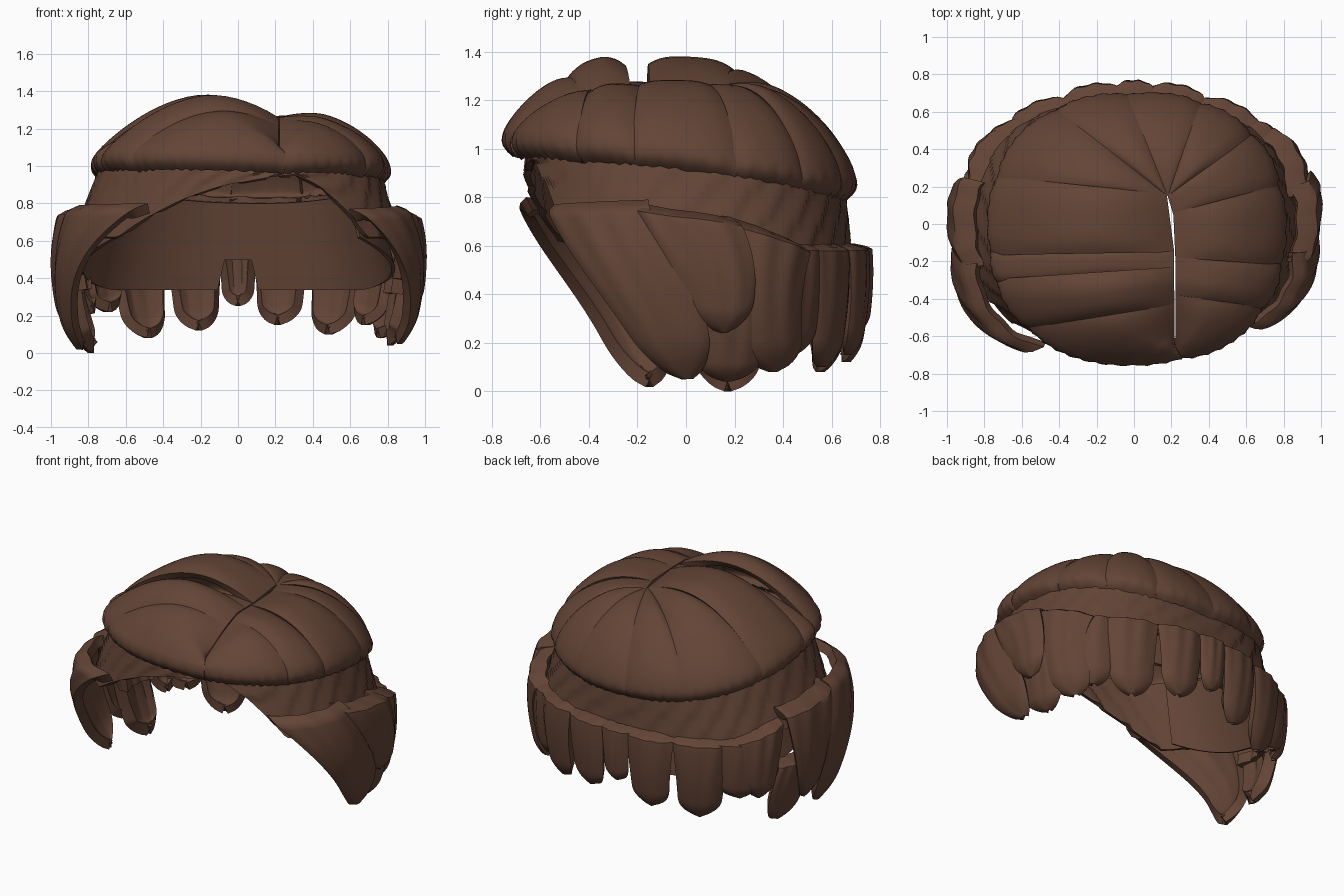
import bpy, bmesh, math
from math import sin, cos, pi, radians

if "Cube" in bpy.data.objects:
    bpy.data.objects.remove(bpy.data.objects["Cube"])

brown = bpy.data.materials.new("dark_brown_hair")
brown.diffuse_color = (0.125, 0.058, 0.037, 1)
brown.use_nodes = True
brown.node_tree.nodes["Principled BSDF"].inputs["Base Color"].default_value = brown.diffuse_color


def spow(v, p):
    return math.copysign(abs(v) ** p, v)


def lerp(a, b, t):
    return a + (b - a) * t


def sheet(name, fn, nt, ns, thick):
    """Thick curved sheet from fn(t, s), t outward or down, s anticlockwise."""
    bm = bmesh.new()
    rows = [[bm.verts.new(fn(i / nt, j / ns)) for j in range(ns + 1)] for i in range(nt + 1)]
    for i in range(nt):
        for j in range(ns):
            bm.faces.new((rows[i][j], rows[i + 1][j], rows[i + 1][j + 1], rows[i][j + 1]))
    bmesh.ops.remove_doubles(bm, verts=bm.verts, dist=0.0005)
    me = bpy.data.meshes.new(name)
    bm.to_mesh(me)
    bm.free()
    me.materials.append(brown)
    ob = bpy.data.objects.new(name, me)
    bpy.context.collection.objects.link(ob)
    sol = ob.modifiers.new("thickness", 'SOLIDIFY')
    sol.thickness = thick
    sol.offset = -1
    bpy.ops.object.select_all(action='DESELECT')
    ob.select_set(True)
    bpy.context.view_layer.objects.active = ob
    bpy.ops.object.modifier_apply(modifier=sol.name)
    bpy.ops.object.shade_smooth_by_angle(angle=radians(40))
    return ob


# ---- crown: locks sweeping from the parting to an overhanging rim ----
def rim(deg):
    a = radians(deg)
    x, y = 0.015 + 0.775 * spow(cos(a), 0.87), -0.025 + 0.71 * spow(sin(a), 0.87)
    return x, y, 1.01 - 0.02 * x - 0.13 * y - 0.08 * y * y


def crown_lock(name, a0, a1, p0, p1, lift0=0.0, lift1=0.0, bulge=0.03):
    def fn(t, s):
        ang = lerp(a0, a1, s)
        x1, y1, z1 = rim(ang)
        x0, y0 = lerp(p0[0], p1[0], s), lerp(p0[1], p1[1], s)
        z0 = 1.26 - 0.16 * max(0, (-y0 - 0.3) / 0.34) ** 1.3
        w = (1 - abs(2 * s - 1) ** 3)
        u = min(t / 0.8, 1)
        k = 1 - (1 - u) ** 1.3
        x, y = lerp(x0, x1, k), lerp(y0, y1, k)
        z = z1 + (z0 - z1) * max(0, 1 - k ** 2.3) ** 0.75
        z += bulge * w * min(1, 3 * u) * (1 - 0.6 * u)
        z += lerp(lift0, lift1, s) * sin(pi * k ** 0.9) * (0.85 + 0.15 * w)
        r = 1 + 0.025 * w * u
        if t > 0.8:                       # rounded lip with fine ribs
            v = (t - 0.8) / 0.2
            r += 0.012 * sin(pi * v) - 0.05 * v ** 3
            r += 0.006 * sin(ang * 2.1) * sin(pi * v)
            z -= 0.10 * v + 0.006 * sin(ang * 1.7) * v
        return x * r, y * r, z
    n = max(8, int((a1 - a0) / 2))
    return sheet(name, fn, 25, n, 0.045)


C = (0.18, 0.15)
crown_lock("crown_right_front", -75, -33, (0.221, -0.65), (0.222, -0.38), 0.0, 0.02)
crown_lock("crown_right_temple", -34, -12, (0.222, -0.40), (0.221, -0.17))
crown_lock("crown_right_side", -13, 16, (0.221, -0.18), (0.21, 0.06), 0.02, 0.02)
crown_lock("crown_right_rear", 15, 42, (0.21, 0.05), C)
crown_lock("crown_back_right", 41, 68, C, C, 0.01, 0.0)
crown_lock("crown_back_centre", 67, 93, C, C, 0.0, 0.0, 0.02)
crown_lock("crown_back_left", 92, 120, C, C, 0.0, 0.02)
crown_lock("crown_left_rear", 119, 162, C, C, 0.02, 0.09)
crown_lock("crown_left_raised", 160, 189, (0.175, 0.16), (0.215, -0.15), 0.11, 0.13)
crown_lock("crown_left_valley", 187, 201, (0.213, -0.13), (0.214, -0.25), 0.01, 0.01)
crown_lock("crown_left_temple", 199, 226, (0.214, -0.23), (0.216, -0.44), 0.125, 0.105)
crown_lock("crown_left_front", 224, 285, (0.216, -0.42), (0.218, -0.65), 0.105, 0.0)


# ---- band under the rim, arched over the open face ----
def band(t, s):
    deg = -73 + 360 * s
    a = radians(deg)
    top = rim(deg)[2] - 0.05
    q = min(6 * (1 - s), 360 * s / 32, 1)
    bottom = 0.95 - (0.33 + 0.05 * max(0, sin(a))) * q ** 1.7
    z = lerp(top, bottom, t)
    k = (top - z) / 0.38
    step = 0.012 * (((deg + 20 * t) / 13) % 1)       # overlapping strands
    return (0.01 * (1 - k) + (0.75 + 0.13 * k + step) * spow(cos(a), 0.85),
            (0.65 + 0.035 * k + step) * spow(sin(a), 0.85), z)


sheet("strand_band", band, 10, 220, 0.03)


# ---- inner lining around sides and nape ----
def lining(t, s):
    deg = -38 + 256 * s
    a = radians(deg)
    d = abs(deg - 90)
    bottom = 0.34 + 0.28 * max(0, (d - 50) / 78) ** 1.3 + (0.16 if d < 6 else 0)
    top = rim(deg)[2] - 0.08
    z = lerp(top, bottom, t)
    k = (top - z) / 0.5
    return ((0.72 + 0.13 * k) * spow(cos(a), 0.9),
            (0.61 + 0.07 * k) * spow(sin(a), 0.9), z)


sheet("inner_lining", lining, 10, 128, 0.02)


# ---- hanging locks on a bulging outer shell ----
def quad(p, t):
    """Smooth curve through three (angle, height) points."""
    a, b, c = (2 * (t - .5) * (t - 1), 4 * t * (1 - t), 2 * t * (t - .5))
    return [a * p[0][i] + b * p[1][i] + c * p[2][i] for i in (0, 1)]


def hang(name, e0, e1, bulge=0.03, thick=0.055, out=1.0, deep=0.77, power=0.8, tuck=0.1):
    def fn(t, s):
        (a0, z0), (a1, z1) = quad(e0, t), quad(e1, t)
        w = 1.0
        if t > 0.75:                      # rounded tip
            w = max(0.02, 1 - ((t - 0.75) / 0.25) ** 2) ** 0.5
        c = 0.5 + (s - 0.5) * w
        ang, z = lerp(a0, a1, c), lerp(z0, z1, c)
        d = z - 0.48
        f = 1 - (0.55 * d * d if d > 0 else 0.45 * d * d)
        f = (f - 0.03 + bulge * (1 - abs(2 * s - 1) ** 3)) * out
        f += 0.006 * sin(s * 19 + 2 * t) * (1 - t)
        f -= tuck * max(0, 1 - t / 0.07) ** 2          # ledge tucked into the band
        f -= 0.035 * max(0, (t - 0.8) / 0.2) ** 2      # tip turned inward
        return f * spow(cos(ang), power), deep * f * spow(sin(ang), power), z
    return sheet(name, fn, 32, 16, thick)


def by_y(y):
    return math.asin(max(-1, min(1, spow(y / 0.77, 1.25))))


def side_lock(name, front, back, left=False, **kw):
    f = [(by_y(y), z) for y, z in front]
    b = [(by_y(y), z) for y, z in back]
    if left:
        f, b = [(pi - a, z) for a, z in b], [(pi - a, z) for a, z in f]
    hang(name, f, b, **kw)


# right side
side_lock("right_sideburn", [(-.63, .77), (-.38, .42), (-.13, .04)],
          [(-.18, .79), (.02, .45), (.14, .06)], thick=0.06, tuck=0.06)
side_lock("right_ear_lock", [(-.24, .78), (-.05, .50), (.06, .23)],
          [(.23, .71), (.29, .48), (.26, .25)], out=1.01)
side_lock("right_low_lock", [(.02, .40), (.03, .22), (.06, .04)],
          [(.33, .40), (.36, .22), (.33, .04)], out=0.96, thick=0.08)
side_lock("right_rear_lock", [(.17, .73), (.21, .40), (.27, .07)],
          [(.56, .60), (.51, .36), (.56, .09)], out=0.97)
# left side, reaching further forward
side_lock("left_sideburn", [(-.69, .80), (-.44, .42), (-.27, .015)],
          [(-.22, .79), (-.10, .42), (-.02, .02)], left=True, thick=0.06, deep=0.86, tuck=0.06)
side_lock("left_ear_lock", [(-.27, .79), (-.12, .44), (-.05, .12)],
          [(.27, .76), (.22, .45), (.14, .14)], left=True, out=1.0)
side_lock("left_low_lock", [(.00, .42), (.03, .22), (.07, .0)],
          [(.30, .42), (.35, .22), (.34, .0)], left=True, out=0.95, thick=0.08)
side_lock("left_rear_lock", [(.25, .70), (.31, .45), (.34, .20)],
          [(.55, .61), (.53, .45), (.50, .22)], left=True, out=0.95)

# nape locks: centre x, half width, tip height
for i, (x, h, zt) in enumerate([(0.73, .09, .15), (0.53, .12, .10), (0.23, .12, .15),
                                (0.0, .085, .25), (-0.23, .12, .12), (-0.53, .12, .08),
                                (-0.73, .09, .22)]):
    zm = (0.61 + zt) / 2
    edges = [[(math.acos((x + g * h * k) / 0.96), z) for k, z in
              ((1.3, .61), (1.1, zm), (1.0, zt))] for g in (1, -1)]
    hang(f"nape_lock_{i + 1}", *edges, bulge=0.045, out=0.985, power=1.0)
